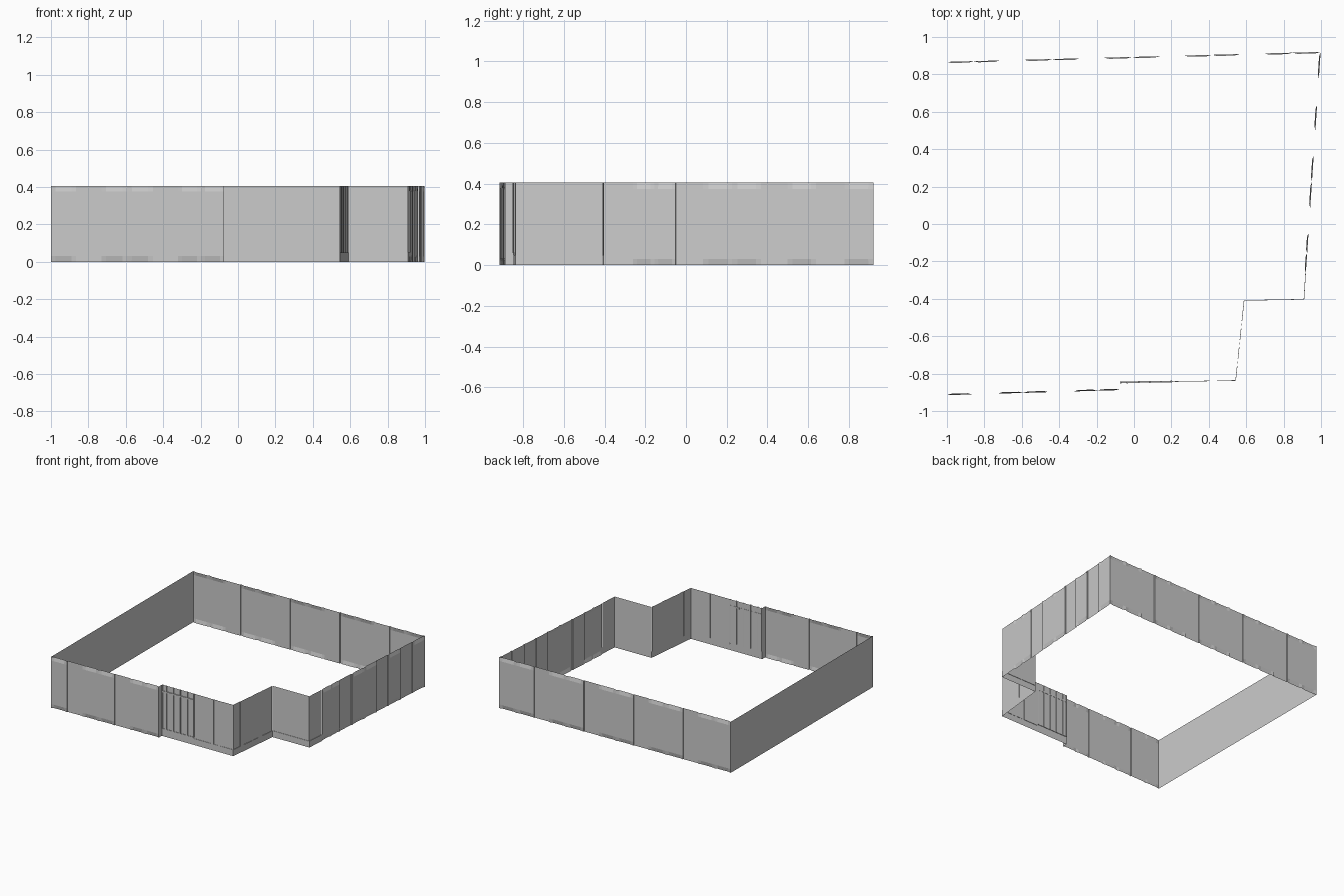
import bpy, bmesh
from mathutils import Vector

if "Cube" in bpy.data.objects:
    bpy.data.objects.remove(bpy.data.objects["Cube"])

H = 0.405      # wall height
D = 0.007      # relief depth


def new_object(name, bm):
    bmesh.ops.remove_doubles(bm, verts=bm.verts, dist=0.00005)
    me = bpy.data.meshes.new(name)
    bm.to_mesh(me)
    bm.free()
    ob = bpy.data.objects.new(name, me)
    bpy.context.collection.objects.link(ob)
    return ob


def sheet(name, p0, p1, columns, rows):
    """Thin wall sheet: columns = (distance, offsets per row), outward offset positive."""
    a, b = Vector((*p0, 0)), Vector((*p1, 0))
    d = (b - a).normalized()
    out = Vector((d.y, -d.x, 0))
    bm = bmesh.new()
    grid = [[bm.verts.new(a + d * s + out * offs[i] + Vector((0, 0, z)))
             for i, z in enumerate(rows)] for s, offs in columns]
    for c0, c1 in zip(grid, grid[1:]):
        for i in range(len(rows) - 1):
            bm.faces.new((c0[i], c1[i], c1[i + 1], c0[i + 1]))
    return new_object(name, bm)


def length(p0, p1):
    return (Vector(p1) - Vector(p0)).length


def panel_wall(name, p0, p1, recesses):
    """Raised bays with dented top and bottom, split by recessed strips."""
    L = length(p0, p1)
    rows = (0, 0.03, H - 0.03, H)
    cols, start = [], 0
    for r0, r1 in recesses + [(L, None)]:
        n = 2 if r0 - start > 0.2 else 1
        w = (r0 - start) / n
        for k in range(n):
            s = start + k * w
            for t, dent in ((0, 0), (0.18, 1), (0.82, 1), (1, 0)):
                cols.append((s + t * w, (-D * dent, 0, 0, -D * dent)))
        if r1:
            cols += [(r0, (-D,) * 4), (r1, (-D,) * 4)]
            start = r1
    return sheet(name, p0, p1, cols, rows)


def plinth_wall(name, p0, p1, grooves=()):
    """Plain wall with a slightly proud plinth and shallow ribs."""
    L = length(p0, p1)
    rows = (0, 0.05, 0.05, H)
    cols = [(0, (0, 0, -0.003, -0.003))]
    for g in grooves:
        for s, o in ((g - .02, -.003), (g - .02, -.001), (g + .02, -.001), (g + .02, -.003)):
            cols.append((s, (0, 0, o, o)))
    cols.append((L, (0, 0, -0.003, -0.003)))
    return sheet(name, p0, p1, cols, rows)


def box(bm, x0, x1, y0, y1, z0, z1):
    r = bmesh.ops.create_cube(bm, size=1)
    for v in r["verts"]:
        v.co = Vector(((x0 + x1) / 2 + v.co.x * (x1 - x0),
                       (y0 + y1) / 2 + v.co.y * (y1 - y0),
                       (z0 + z1) / 2 + v.co.z * (z1 - z0)))


# Outline corners, counter-clockwise from the front left
fl, fj = (-1, -0.915), (-0.075, -0.888)
gate_l, gate_r, fc = (-0.075, -0.849), (0.205, -0.844), (0.545, -0.838)
inner, rc = (0.59, -0.41), (0.91, -0.404)
r_mid, br, bl = (0.919, -0.26), (0.998, 0.92), (-1, 0.867)

# Long panelled walls
panel_wall("front_panels", fl, fj, [(0.135, 0.27), (0.545, 0.68)])
panel_wall("right_panels", r_mid, br, [(0.21, 0.345), (0.63, 0.76), (0.90, 1.04)])
panel_wall("back_panels", br, bl,
           [(0.303 + 0.4275 * i, 0.433 + 0.4275 * i) for i in range(4)])

# Plain left wall
sheet("left_wall", bl, fl, [(0, (0, 0)), (length(bl, fl), (0, 0))], (0, H))

# Stepped corner walls with plinth
sheet("jog_wall", fj, gate_l, [(0, (0, 0)), (length(fj, gate_l), (0, 0))], (0, H))
plinth_wall("front_wall", gate_r, fc, (0.15, 0.22))
plinth_wall("step_side_wall", fc, inner, (0.1, 0.2, 0.3))
plinth_wall("step_front_wall", inner, rc)
plinth_wall("right_wall", rc, r_mid)

# Shutter panel with sill and bars
Lg = length(gate_l, gate_r)
sheet("gate_panel", gate_l, gate_r,
      [(0, (0, 0, -.004, -.004)), (Lg, (0, 0, -.004, -.004))], (0, 0.06, 0.06, H))
bm = bmesh.new()
for x in (-0.07, -0.037, 0.025, 0.083, 0.146, 0.2):
    y = -0.847 + x * 0.018
    box(bm, x - 0.004, x + 0.004, y - 0.004, y + 0.006, 0.06, H)
for x0, x1 in ((-0.07, 0.025), (0.025, 0.12), (0.12, 0.2)):
    y = -0.847 + (x0 + x1) / 2 * 0.018
    box(bm, x0, x1, y - 0.003, y + 0.005, 0.347, 0.359)
new_object("gate_bars", bm)
